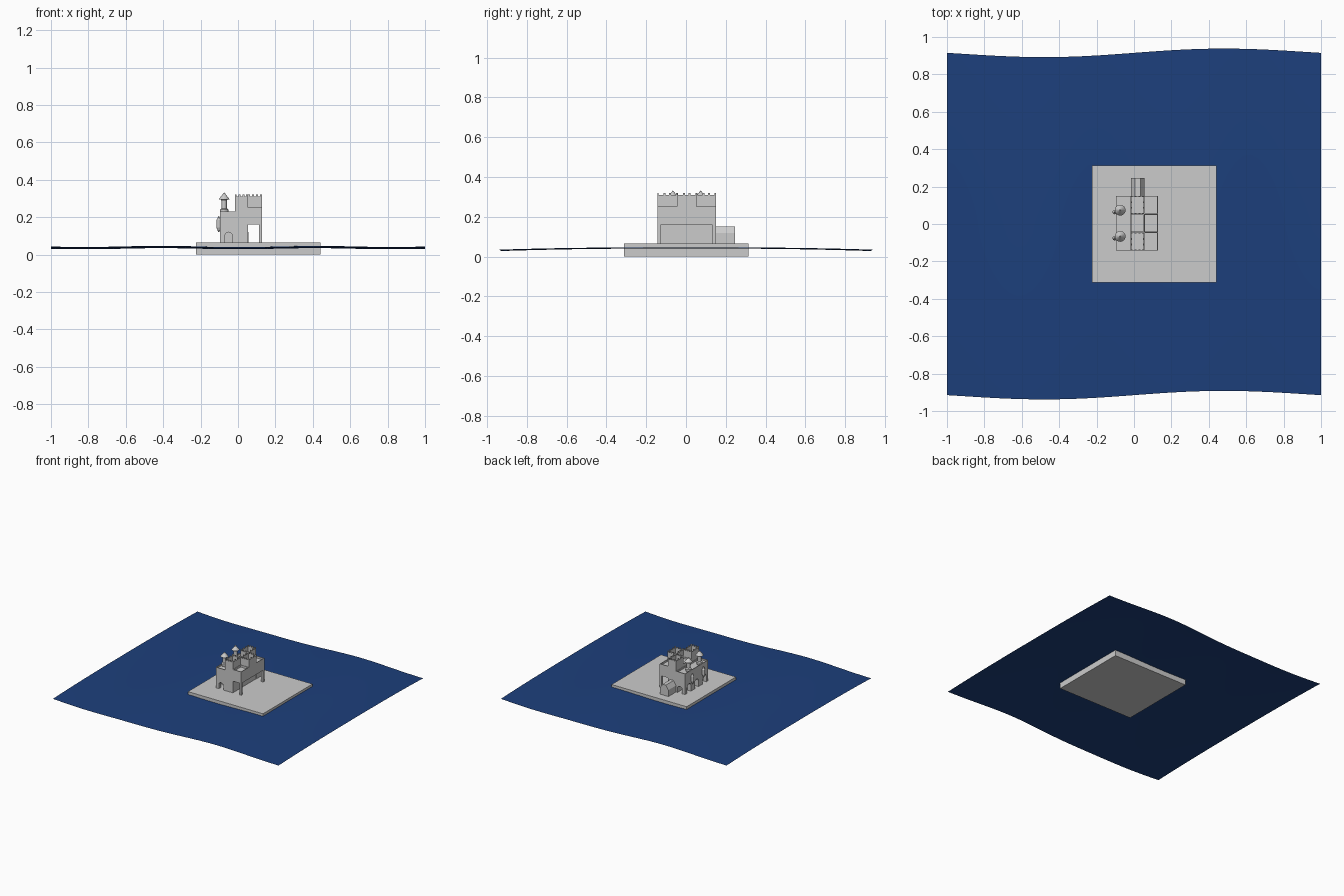
import bpy, bmesh, math
from mathutils import Matrix

if "Cube" in bpy.data.objects:
    bpy.data.objects.remove(bpy.data.objects["Cube"])


def finish(name, bm):
    bmesh.ops.recalc_face_normals(bm, faces=bm.faces)
    me = bpy.data.meshes.new(name)
    bm.to_mesh(me)
    bm.free()
    ob = bpy.data.objects.new(name, me)
    bpy.context.collection.objects.link(ob)
    return ob


def add_box(bm, x0, x1, y0, y1, z0, z1):
    m = Matrix.Translation(((x0 + x1) / 2, (y0 + y1) / 2, (z0 + z1) / 2))
    m = m @ Matrix.Diagonal((x1 - x0, y1 - y0, z1 - z0, 1))
    return bmesh.ops.create_cube(bm, size=1, matrix=m)["verts"]


def box(name, *b):
    bm = bmesh.new()
    add_box(bm, *b)
    return finish(name, bm)


def cell(name, x0, x1, y0, y1, z0, z1, depth=0.015, merlons=0, wall=0.006):
    """Block with a sunken roof, a parapet and optional merlons."""
    bm = bmesh.new()
    vs = add_box(bm, x0, x1, y0, y1, z0, z1)
    top = max(bm.faces, key=lambda f: f.calc_center_median().z)
    bmesh.ops.inset_region(bm, faces=[top], thickness=wall)
    inner = bmesh.ops.extrude_face_region(bm, geom=[top])
    nv = [v for v in inner["geom"] if isinstance(v, bmesh.types.BMVert)]
    bmesh.ops.translate(bm, verts=nv, vec=(0, 0, -depth))
    if top.is_valid:
        bmesh.ops.delete(bm, geom=[top], context="FACES_ONLY")
    h = 0.01
    if merlons:
        for i in range(merlons):
            t = i / (merlons - 1)
            w = 0.01
            xa = x0 + t * (x1 - x0 - w)
            ya = y0 + t * (y1 - y0 - w)
            for yb in (y0, y1 - wall):
                add_box(bm, xa, xa + w, yb, yb + wall, z1, z1 + h)
            if 0 < i < merlons - 1:
                for xb in (x0, x1 - wall):
                    add_box(bm, xb, xb + wall, ya, ya + w, z1, z1 + h)
    return finish(name, bm)


def lathe(name, x, y, profile, n=16):
    bm = bmesh.new()
    rings = []
    for r, z in profile:
        rings.append([bm.verts.new((x + r * math.cos(2 * math.pi * i / n),
                                    y + r * math.sin(2 * math.pi * i / n), z)) for i in range(n)])
    for a, b in zip(rings, rings[1:]):
        for i in range(n):
            j = (i + 1) % n
            bm.faces.new((a[i], a[j], b[j], b[i]))
    bm.faces.new(rings[0])
    bm.faces.new(rings[-1])
    return finish(name, bm)


def prism(name, pts, y0, y1):
    """Extrude an x-z outline along y."""
    bm = bmesh.new()
    a = [bm.verts.new((x, y0, z)) for x, z in pts]
    b = [bm.verts.new((x, y1, z)) for x, z in pts]
    bm.faces.new(a)
    bm.faces.new(b)
    for i in range(len(pts)):
        j = (i + 1) % len(pts)
        bm.faces.new((a[i], a[j], b[j], b[i]))
    return finish(name, bm)


# gently waving sheet of water
bm = bmesh.new()
bmesh.ops.create_grid(bm, x_segments=48, y_segments=48, size=1)
for v in bm.verts:
    x, y = v.co.x, v.co.y
    v.co.y = 0.915 * y + 0.024 * math.sin(math.pi * x) * (1 - 0.2 * x * x)
    v.co.z = 0.044 - 0.003 * math.cos(math.pi * x / 0.41) - 0.012 * abs(y) ** 2.5
water = finish("water", bm)
mat = bpy.data.materials.new("deep_blue")
mat.diffuse_color = (0.012, 0.05, 0.2, 1)
mat.use_nodes = True
mat.node_tree.nodes["Principled BSDF"].inputs["Base Color"].default_value = mat.diffuse_color
water.data.materials.append(mat)
for p in water.data.polygons:
    p.use_smooth = True

# island slab
box("island_slab", -0.225, 0.44, -0.312, 0.314, 0, 0.066)

# castle cell grid
X = (-0.097, -0.017, 0.054, 0.128)
Y = (-0.143, -0.045, 0.053, 0.15)
G = 0.066

# middle row: two tall towers around a lower court
cell("front_tower", X[1], X[2], Y[0], Y[1], G, 0.311, 0.045, 4)
cell("middle_block", X[1], X[2], Y[1], Y[2], G, 0.255, 0.012)
cell("back_tower", X[1], X[2], Y[2], Y[3], G, 0.311, 0.045, 4)

# right row: raised rooms on corner posts
cell("right_front_room", X[2], X[3], Y[0], Y[1], 0.16, 0.253)
cell("right_tower", X[2], X[3], Y[1], Y[2], 0.16, 0.311, 0.045, 4)
cell("right_back_room", X[2], X[3], Y[2], Y[3], 0.16, 0.253)
for i, y in enumerate((Y[0], Y[3] - 0.016)):
    box("corner_post_%d" % i, X[3] - 0.016, X[3], y, y + 0.016, G, 0.16)

# left row: gatehouse with arched openings
left = cell("left_wing", X[0], X[1], Y[0], Y[3], G, 0.232, 0.012)


def arch(cx, w, z0, z1):
    r = w / 2
    return [(cx - r, z0), (cx + r, z0)] + [
        (cx + r * math.cos(math.pi * i / 8), z1 - r + r * math.sin(math.pi * i / 8)) for i in range(9)]


cutters = [prism("end_arch_cutter", arch(-0.05, 0.04, 0.06, 0.12), Y[0] - 0.02, Y[0] + 0.07),
           prism("end_arch_cutter", arch(-0.05, 0.04, 0.06, 0.12), Y[3] - 0.07, Y[3] + 0.02)]
for cy in (-0.095, 0.003, 0.10):
    c = prism("side_arch_cutter", arch(0, 0.046, 0.06, 0.135), -0.03, 0.03)
    c.data.transform(Matrix.Translation((X[0], cy, 0)) @ Matrix.Rotation(math.pi / 2, 4, "Z"))
    cutters.append(c)
for c in cutters:
    c.hide_render = True
    c.hide_viewport = True
    m = left.modifiers.new("arch", "BOOLEAN")
    m.operation = "DIFFERENCE"
    m.object = c

# turrets on the left wing, each with a small side bartizan
for i, y in enumerate((-0.066, 0.074)):
    lathe("turret_%d" % i, -0.074, y, [(0.014, 0.2), (0.022, 0.232), (0.022, 0.242), (0.014, 0.248),
                                       (0.014, 0.288), (0.019, 0.296)])
    lathe("turret_roof_%d" % i, -0.074, y, [(0.029, 0.296), (0.015, 0.314), (0.001, 0.332)])
    lathe("bartizan_%d" % i, -0.103, y - 0.01, [(0.003, 0.12), (0.012, 0.145), (0.012, 0.185), (0.001, 0.208)])

# annex behind the castle with a faceted vault roof
prism("back_annex", [(X[1], G), (X[2] + 0.003, G), (X[2] + 0.003, 0.118), (0.034, 0.152),
                     (0.005, 0.152), (X[1], 0.118)], Y[3], 0.247)

# small ladder on the right tower roof
for x in (0.066, 0.088):
    box("ladder_rail", x, x + 0.004, -0.015, 0.018, 0.266, 0.274)
for y in (-0.013, 0.012):
    box("ladder_rung", 0.062, 0.096, y, y + 0.004, 0.266, 0.273)
